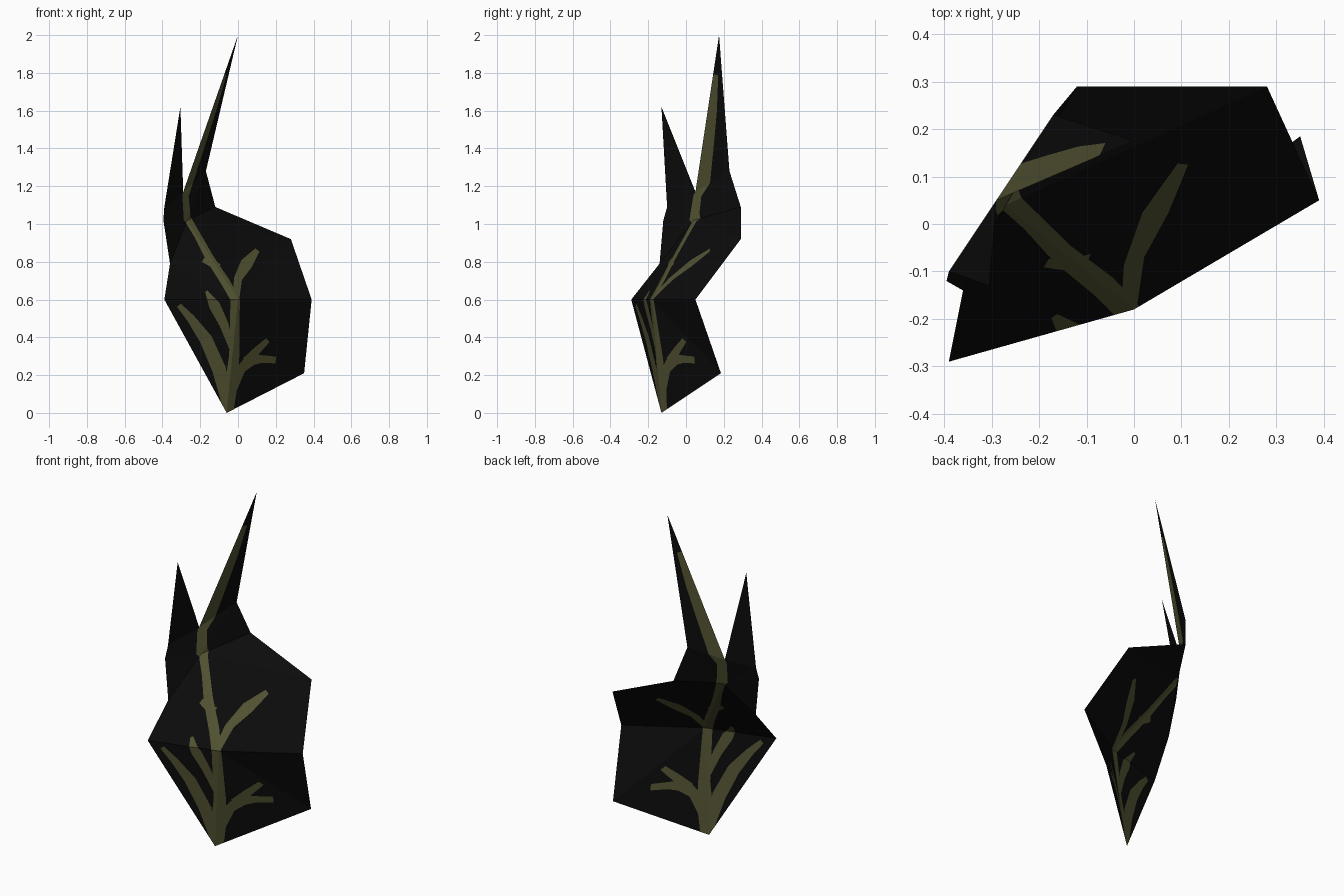
import bpy
from mathutils import Vector
from mathutils.geometry import (delaunay_2d_cdt, barycentric_transform,
                                intersect_point_tri_2d)

if "Cube" in bpy.data.objects:
    bpy.data.objects.remove(bpy.data.objects["Cube"])

# Folded sheet: corner points (x, y, z) and triangular panels
P = [(-.06, -.13, 0), (.35, .185, .21), (.39, .05, .6), (.28, .29, .92),
     (-.12, .29, 1.09), (-.17, .23, 1.28), (0, .175, 2), (-.29, .05, 1.17),
     (-.305, -.13, 1.62), (-.39, -.10, 1.09), (-.395, -.12, 1.02),
     (-.36, -.14, .79), (-.39, -.29, .6), (0, -.18, .6), (-.27, .04, 1.02)]
PANELS = [(0, 1, 13), (1, 2, 13), (0, 13, 12), (13, 2, 3), (13, 3, 14),
          (13, 14, 11), (13, 11, 12), (14, 10, 11), (14, 3, 4), (14, 4, 5),
          (14, 5, 7), (7, 5, 6), (14, 7, 9), (14, 9, 10), (7, 8, 9)]

# Plant strokes seen from the front: (x, z, half width)
STROKES = [
    # main stem, then the strip up the tall spike
    [(-.055, .004, .03), (-.04, .13, .035), (-.02, .3, .027), (-.015, .6, .025),
     (-.065, .69, .024), (-.15, .82, .022), (-.215, .94, .018), (-.268, 1.03, .019)],
    [(-.268, 1.02, .019), (-.278, 1.15, .017), (-.197, 1.4, .017),
     (-.13, 1.6, .014), (-.066, 1.79, .006)],
    # upper right and middle left leaves
    [(-.015, .56, .015), (.0, .71, .022), (.045, .79, .033), (.103, .862, .014)],
    [(-.028, .33, .014), (-.075, .47, .024), (-.125, .57, .03), (-.168, .645, .007)],
    # small bud on the stem
    [(-.1, .77, .02), (-.185, .81, .012)],
    # lower left leaf
    [(-.06, .03, .02), (-.1, .23, .037), (-.17, .39, .034), (-.25, .5, .022),
     (-.313, .57, .013)],
    # lower right forked leaf
    [(-.045, .08, .02), (.015, .23, .024), (.07, .285, .034), (.13, .285, .02),
     (.2, .28, .018)],
    [(.05, .27, .03), (.1, .33, .02), (.158, .385, .014)],
]


def outline(stroke):
    """Tapered outline around a stroke."""
    left, right = [], []
    for i, (x, z, w) in enumerate(stroke):
        a, b = stroke[max(i - 1, 0)], stroke[min(i + 1, len(stroke) - 1)]
        d = Vector((b[0] - a[0], b[1] - a[1])).normalized()
        n = Vector((-d.y, d.x)) * w
        left.append(Vector((x, z)) + n)
        right.append(Vector((x, z)) - n)
    return left + right[::-1]


def inside(p, poly):
    hit = False
    for a, b in zip(poly, poly[1:] + poly[:1]):
        if (a.y > p.y) != (b.y > p.y):
            if p.x < a.x + (p.y - a.y) * (b.x - a.x) / (b.y - a.y):
                hit = not hit
    return hit


# Cut the stroke outlines into the sheet
flat = [Vector((x, z)) for x, y, z in P]
pts = list(flat)
edges = {tuple(sorted((t[i], t[i - 1]))) for t in PANELS for i in range(3)}
polys = [outline(s) for s in STROKES]
for poly in polys:
    k, n = len(pts), len(poly)
    pts += poly
    edges |= {(k + i, k + (i + 1) % n) for i in range(n)}
out = delaunay_2d_cdt(pts, list(edges), [], 0, 1e-5)
v2, tris = out[0], out[2]

# Lift each cut face onto its folded panel
pos, faces, mats = {}, [], []
for f in tris:
    c = sum((v2[i] for i in f), Vector((0, 0))) / len(f)
    for t in PANELS:
        if intersect_point_tri_2d(c, *[flat[i] for i in t]):
            src = [flat[i].to_3d() for i in t]
            dst = [Vector(P[i]) for i in t]
            for i in f:
                pos[i] = barycentric_transform(v2[i].to_3d(), *src, *dst)
            faces.append(f)
            mats.append(int(any(inside(c, p) for p in polys)))
            break
order = {k: n for n, k in enumerate(pos)}
mesh = bpy.data.meshes.new("folded_leaf_sheet")
mesh.from_pydata(list(pos.values()), [], [[order[i] for i in f] for f in faces])

# Colours
for name, col in (("black", (.0035, .0035, .0035, 1)),
                  ("olive_green", (.085, .085, .032, 1))):
    m = bpy.data.materials.new(name)
    m.diffuse_color = col
    m.use_nodes = True
    m.node_tree.nodes["Principled BSDF"].inputs["Base Color"].default_value = m.diffuse_color
    mesh.materials.append(m)
for poly, k in zip(mesh.polygons, mats):
    poly.material_index = k
mesh.update()
obj = bpy.data.objects.new("folded_leaf_sheet", mesh)
bpy.context.collection.objects.link(obj)
